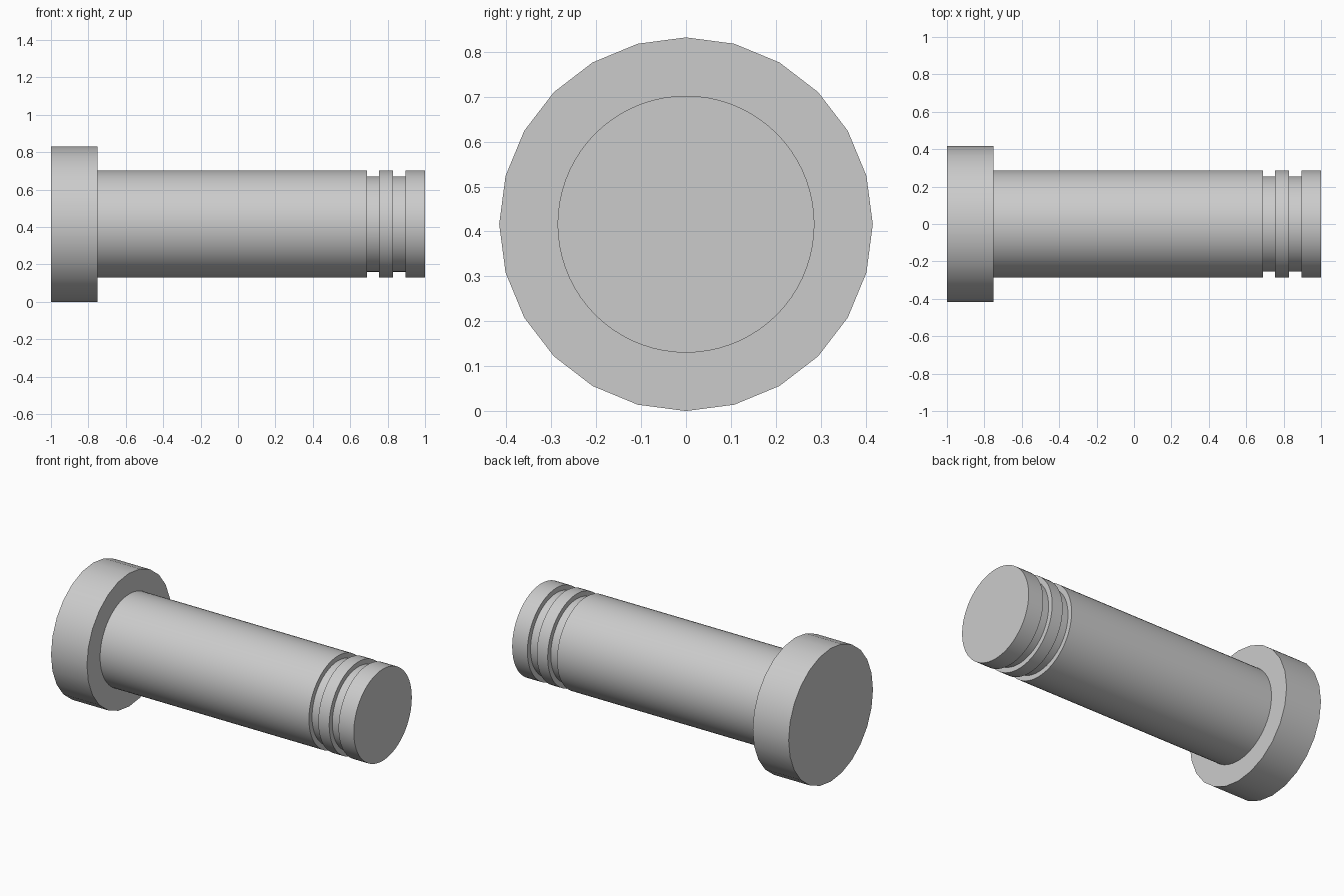
import bpy
import math

cube = bpy.data.objects.get("Cube")
if cube:
    bpy.data.objects.remove(cube, do_unlink=True)

AXIS_Z = 0.416

steel = bpy.data.materials.new("grey_steel")
steel.use_nodes = True
grey = (0.6, 0.6, 0.6, 1)
steel.diffuse_color = grey
steel.node_tree.nodes["Principled BSDF"].inputs["Base Color"].default_value = grey


def lathe(name, profile, sides):
    """Turn an (x, radius) profile around the pin axis and cap both ends."""
    verts, faces = [], []
    for x, r in profile:
        for i in range(sides):
            a = math.tau * i / sides
            verts.append((x, r * math.sin(a), AXIS_Z + r * math.cos(a)))
    for k in range(len(profile) - 1):
        for i in range(sides):
            j = (i + 1) % sides
            a, b = k * sides, (k + 1) * sides
            faces.append((a + i, a + j, b + j, b + i))
    last = (len(profile) - 1) * sides
    faces.append(tuple(reversed(range(sides))))
    faces.append(tuple(range(last, last + sides)))
    mesh = bpy.data.meshes.new(name)
    mesh.from_pydata(verts, [], faces)
    mesh.materials.append(steel)
    obj = bpy.data.objects.new(name, mesh)
    bpy.context.collection.objects.link(obj)
    bpy.ops.object.select_all(action="DESELECT")
    obj.select_set(True)
    bpy.context.view_layer.objects.active = obj
    bpy.ops.object.shade_smooth_by_angle(angle=math.radians(30))
    return obj


# Wide head with visible facets in its outline
lathe("pin_head", [(-1, 0.416), (-0.752, 0.416)], 24)

# Round shaft with two ring grooves near the free end
R, GROOVE_R = 0.286, 0.255
shaft = [(-0.76, R)]
for start, end in ((0.69, 0.755), (0.83, 0.895)):
    shaft += [(start, R), (start, GROOVE_R), (end, GROOVE_R), (end, R)]
shaft.append((1, R))
lathe("pin_shaft", shaft, 72)
